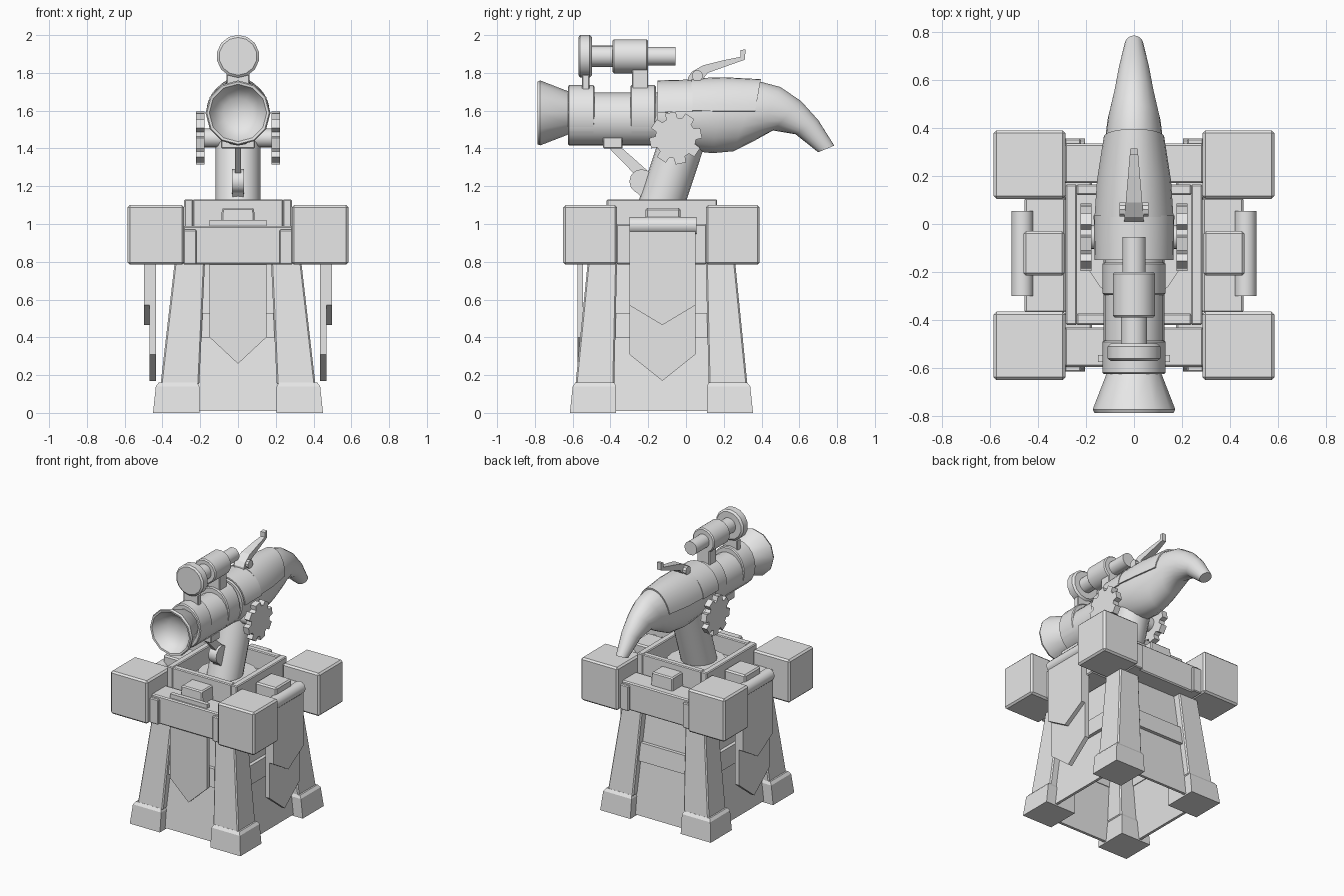
import bpy, bmesh, math
from mathutils import Vector, Matrix

if "Cube" in bpy.data.objects:
    bpy.data.objects.remove(bpy.data.objects["Cube"])

stone = bpy.data.materials.new("plain_grey")
stone.diffuse_color = (0.8, 0.8, 0.8, 1)
stone.use_nodes = True
stone.node_tree.nodes["Principled BSDF"].inputs["Base Color"].default_value = stone.diffuse_color
CY = -0.13          # tower centre along y


def finish(name, bm, bevel=0.0, smooth=35):
    bmesh.ops.recalc_face_normals(bm, faces=bm.faces)
    me = bpy.data.meshes.new(name)
    bm.to_mesh(me)
    bm.free()
    me.materials.append(stone)
    ob = bpy.data.objects.new(name, me)
    bpy.context.collection.objects.link(ob)
    if smooth:
        me.shade_smooth()
        me.set_sharp_from_angle(angle=math.radians(smooth))
    if bevel:
        m = ob.modifiers.new("bevel", 'BEVEL')
        m.width, m.segments, m.limit_method = bevel, 1, 'ANGLE'
    return ob


def loft(name, rings, bevel=0.0, smooth=0, caps=True):
    """Skin a list of equally long closed rings."""
    bm = bmesh.new()
    vs = [[bm.verts.new(p) for p in r] for r in rings]
    n = len(rings[0])
    for a, b in zip(vs, vs[1:]):
        for i in range(n):
            bm.faces.new((a[i], a[(i + 1) % n], b[(i + 1) % n], b[i]))
    if caps:
        bm.faces.new(vs[0])
        bm.faces.new(vs[-1])
    return finish(name, bm, bevel, smooth)


def rect(x0, x1, y0, y1, z):
    return [(x0, y0, z), (x1, y0, z), (x1, y1, z), (x0, y1, z)]


def box(name, x0, x1, y0, y1, z0, z1, bevel=0.0):
    return loft(name, [rect(x0, x1, y0, y1, z0), rect(x0, x1, y0, y1, z1)], bevel)


def prism(name, pts, a, b, axis, bevel=0.0):
    """Extrude a 2D outline along x (outline in y,z) or y (outline in x,z)."""
    put = (lambda u, v, w: (w, u, v)) if axis == 'X' else (lambda u, v, w: (u, w, v))
    return loft(name, [[put(u, v, w) for u, v in pts] for w in (a, b)], bevel)


def lathe(name, prof, z, n=16, sx=1.0, smooth=35):
    """Turn (radius, y) pairs about a y-directed axis at height z; sx squashes the width."""
    rings = [[(r * sx * math.sin(t), y, z + r * math.cos(t))
              for t in [2 * math.pi * i / n for i in range(n)]] for r, y in prof]
    return loft(name, rings, smooth=smooth)


def rod(name, p, q, r, n=16):
    p, q = Vector(p), Vector(q)
    bm = bmesh.new()
    rot = (q - p).to_track_quat('Z', 'Y').to_matrix().to_4x4()
    bmesh.ops.create_cone(bm, cap_ends=True, segments=n, radius1=r, radius2=r,
                          depth=(q - p).length,
                          matrix=Matrix.Translation((p + q) / 2) @ rot)
    return finish(name, bm)


# ---- tower corners: feet, legs, blocks
for sx in (-1, 1):
    for sy in (-1, 1):
        def crn(a, b, c, d, z):
            return rect(*sorted((sx * a, sx * b)), *sorted((CY + sy * c, CY + sy * d)), z)
        loft("foot", [crn(.205, .45, .24, .485, 0), crn(.205, .435, .24, .47, .14),
                      crn(.215, .42, .25, .455, .16)])
        loft("leg", [crn(.205, .41, .25, .455, .15), crn(.175, .335, .235, .39, .80)], .008)
        loft("corner_block", [crn(.285, .585, .235, .52, .785),
                              crn(.285, .585, .235, .52, 1.10)], .012)

# ---- walls with a cross band, tapering inwards
def wall(name, z0, z1, out, thick, half):
    def at(z, k):
        return k - 0.115 * z + out
    for s in (-1, 1):
        def fb(z):
            e = CY + s * at(z, .425)
            return rect(-half, half, *sorted((e, e - s * thick)), z)
        def lr(z):
            e = s * at(z, .375)
            return rect(*sorted((e, e - s * thick)), CY - half - .04, CY + half + .04, z)
        loft(name, [fb(z0), fb(z1)])
        loft(name, [lr(z0), lr(z1)])

wall("tower_wall", .01, .85, 0, .02, .215)
wall("cross_band", .40, .53, .025, .05, .205)

# ---- parapet beams with centre merlons
for s in (-1, 1):
    e = CY + s * .465
    box("cross_beam", -.29, .29, *sorted((CY + s * .30, e)), .785, .99, .008)
    for x in (-.255, .255):
        box("beam_collar", x - .035, x + .035, *sorted((CY + s * .30, e + s * .02)), .785, .97, .006)
    loft("merlon", [rect(-.09, .09, *sorted((CY + s * .27, e - s * .05)), .98),
                    rect(-.085, .085, *sorted((CY + s * .27, e - s * .055)), 1.085)], .008)
    box("side_beam", *sorted((s * .285, s * .455)), -.37, .11, .785, 1.0, .008)
    box("side_merlon", *sorted((s * .29, s * .46)), -.215, -.03, .99, 1.085, .01)

    # side banners and their roll
    prism("long_banner", [(-.30, 1.0), (.05, 1.0), (.05, .31), (-.125, .17), (-.30, .31)],
          s * .435, s * .468, 'X')
    prism("short_banner", [(-.30, 1.0), (.05, 1.0), (.05, .57), (-.125, .465), (-.30, .57)],
          s * .468, s * .497, 'X')
    rod("banner_roll", (s * .465, -.30, .992), (s * .465, .055, .992), .046, 12)

prism("front_banner", [(-.15, 1.02), (.15, 1.02), (.15, .40), (0, .26), (-.15, .40)],
      -.575, -.545, 'Y')

# ---- tray on top of the tower
for s in (-1, 1):
    box("tray_side", *sorted((s * .237, s * .285)), -.42, .165, .90, 1.13, .006)
box("tray_front", -.24, .24, -.42, -.372, .90, 1.13, .006)
box("tray_back", -.24, .24, .12, .165, .90, 1.13, .006)
box("tray_floor", -.28, .28, -.41, .16, .95, 1.0)

# ---- swivel post and support strut
rod("swivel_base", (0, -.12, 1.0), (0, -.12, 1.045), .20, 16)
rod("swivel_post", (0, -.165, 1.0), (0, .01, 1.53), .12, 20)
rod("strut_knuckle", (-.032, -.235, 1.225), (.032, -.235, 1.225), .065, 12)
prism("strut_foot", [(-.29, 1.20), (-.24, 1.285), (-.13, 1.25), (-.13, 1.1), (-.2, 1.1)],
      -.03, .03, 'X')
prism("strut", [(-.405, 1.40), (-.365, 1.425), (-.19, 1.27), (-.23, 1.22)], -.015, .015, 'X')
box("strut_clamp", -.09, .09, -.44, -.335, 1.40, 1.46, .006)

# ---- barrel with bell mouth and rings
lathe("bell_mouth", [(.02, -.69), (.08, -.70), (.125, -.735), (.152, -.785), (.165, -.787),
                     (.172, -.772), (.115, -.625), (.10, -.60)], 1.588, 12)
lathe("barrel", [(.14, -.62), (.14, -.10)], 1.555, 20, .9)
for a, b in ((-.625, -.485), (-.295, -.16)):
    lathe("barrel_ring", [(.152, a), (.16, a + .006), (.16, b - .006), (.152, b)], 1.575, 20, .82)

# ---- curved stock lofted from elliptical sections (top y,z / bottom y,z / half width)
SEC = [(-.15, 1.735, -.15, 1.42, .14), (.03, 1.765, 0, 1.39, .16), (.20, 1.765, .14, 1.375, .15),
       (.38, 1.757, .25, 1.385, .125), (.50, 1.725, .37, 1.445, .11), (.61, 1.65, .46, 1.495, .085),
       (.70, 1.55, .58, 1.475, .065), (.785, 1.415, .70, 1.38, .04)]


def section(s, n=20, grow=0.0, angles=None):
    yt, zt, yb, zb, w = s
    out = []
    for t in angles or [2 * math.pi * i / n for i in range(n)]:
        c = math.cos(t) * (1 + grow)
        out.append(((w * (1 + grow)) * math.sin(t),
                    (yt + yb) / 2 + (yt - yb) / 2 * c, (zt + zb) / 2 + (zt - zb) / 2 * c))
    return out


loft("stock", [section(s) for s in SEC], smooth=40)


# half shells laid over the stock
def shell(name, secs, reach, grow):
    arc = [reach * (i / 8 - 1) for i in range(17)]
    loft(name, [section(s, grow=grow, angles=arc) +
                section(s, grow=-.03, angles=arc[::-1]) for s in secs], smooth=40)


shell("stock_cover", [(.03, 1.765, .03, 1.39, .16), (.20, 1.77, .16, 1.375, .15),
                      (.395, 1.76, .33, 1.39, .122)], 1.45, .035)
shell("receiver_saddle", [(-.15, 1.755, -.15, 1.42, .16), (.035, 1.76, .035, 1.42, .163)], 1.55, .03)

# ---- gears on both sides of the pivot
teeth = []
for i in range(8):
    for da, r in ((-.28, .108), (-.2, .14), (.2, .14), (.28, .108)):
        t = 2 * math.pi * i / 8 + .2 + da
        teeth.append((-.055 + r * math.cos(t), 1.455 + r * math.sin(t)))
for s in (-1, 1):
    prism("gear", teeth, s * .178, s * .222, 'X')
rod("gear_axle", (-.18, -.055, 1.455), (.18, -.055, 1.455), .05)

# ---- sighting scope on its mounts
lathe("scope", [(.10, -.57), (.113, -.56), (.113, -.51), (.10, -.498), (.056, -.498),
                (.056, -.39), (.082, -.39), (.09, -.382), (.09, -.208), (.082, -.2),
                (.05, -.2), (.05, -.055)], 1.888, 14)
box("front_mount", -.06, .06, -.55, -.51, 1.68, 1.79, .005)
box("rear_mount", -.05, .05, -.285, -.20, 1.69, 1.83, .005)

# ---- hammer lever, narrowing towards its tip
lever = [(.01, 1.74), (.01, 1.775), (.03, 1.805), (.09, 1.84), (.20, 1.867), (.288, 1.885),
         (.288, 1.92), (.315, 1.925), (.312, 1.87), (.115, 1.80), (.07, 1.74)]
loft("hammer_lever", [[(s * (.042 - .085 * y), y, z) for y, z in lever] for s in (-1, 1)])
rod("lever_pin", (-.06, .06, 1.785), (.06, .06, 1.785), .03, 10)
